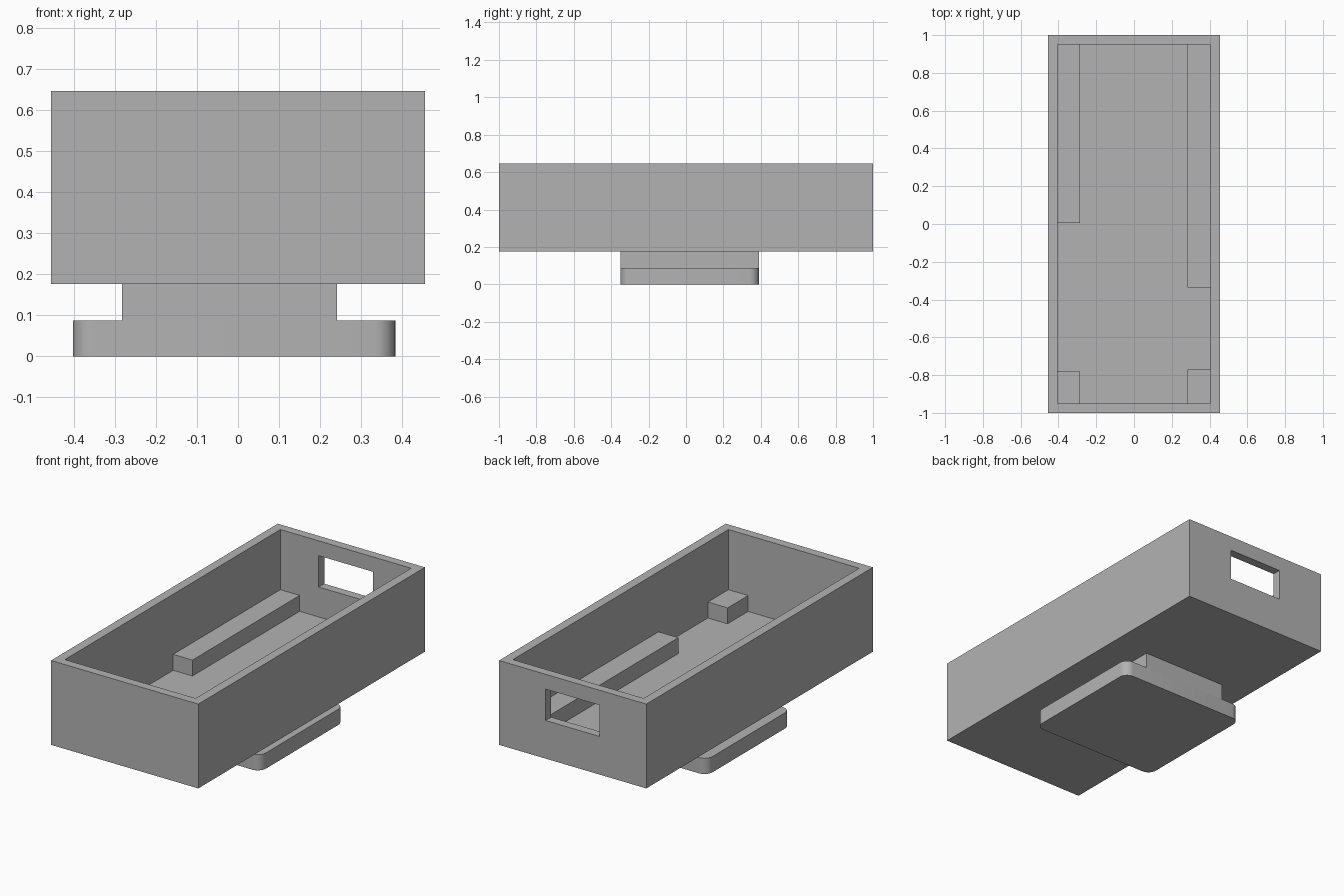
import bpy
import bmesh

cube = bpy.data.objects.get("Cube")
if cube:
    bpy.data.objects.remove(cube, do_unlink=True)

grey = bpy.data.materials.new("plain_grey")
grey.use_nodes = True
colour = (0.45, 0.45, 0.45, 1)
grey.diffuse_color = colour
grey.node_tree.nodes["Principled BSDF"].inputs["Base Color"].default_value = colour


def box(name, xs, ys, zs, corner_radius=0):
    """Box between pairs of limits, with optional rounded vertical edges."""
    bm = bmesh.new()
    bmesh.ops.create_cube(bm, size=1)
    for v in bm.verts:
        v.co = [lim[0] if c < 0 else lim[1] for c, lim in zip(v.co, (xs, ys, zs))]
    if corner_radius:
        upright = [e for e in bm.edges
                   if abs(e.verts[0].co.z - e.verts[1].co.z) > 0.01]
        bmesh.ops.bevel(bm, geom=upright, offset=corner_radius, segments=8,
                        profile=0.5, affect='EDGES')
    mesh = bpy.data.meshes.new(name)
    bm.to_mesh(mesh)
    bm.free()
    mesh.materials.append(grey)
    obj = bpy.data.objects.new(name, mesh)
    bpy.context.collection.objects.link(obj)
    return obj


def cut(target, cutter):
    cutter.hide_render = True
    cutter.hide_set(True)
    mod = target.modifiers.new(cutter.name, 'BOOLEAN')
    mod.operation = 'DIFFERENCE'
    mod.solver = 'EXACT'
    mod.object = cutter
    bpy.context.view_layer.objects.active = target
    bpy.ops.object.modifier_apply(modifier=mod.name)
    bpy.data.objects.remove(cutter, do_unlink=True)


BASE, FLOOR, LEDGE, RIM = 0.176, 0.222, 0.311, 0.647
INNER_X, INNER_Y = 0.404, 0.951

# Open tray with a window through the back wall
tray = box("tray", (-0.455, 0.455), (-1, 1), (BASE, RIM))
cut(tray, box("cavity_cutter", (-INNER_X, INNER_X), (-INNER_Y, INNER_Y), (FLOOR, 1)))
cut(tray, box("window_cutter", (-0.167, 0.167), (0.9, 1.1), (0.389, 0.564)))

# Ledges along the inner side walls and blocks in the front corners
right_x, left_x = (-INNER_X, -0.285), (0.282, INNER_X)
height = (FLOOR, LEDGE)
box("right_ledge", right_x, (0.005, INNER_Y), height)
box("left_ledge", left_x, (-0.335, INNER_Y), height)
box("right_corner_block", right_x, (-INNER_Y, -0.78), height)
box("left_corner_block", left_x, (-INNER_Y, -0.77), height)

# Neck and rounded foot plate underneath
foot_y = (-0.35, 0.39)
box("neck", (-0.283, 0.241), foot_y, (0.088, BASE))
foot = box("foot_plate", (-0.402, 0.383), foot_y, (0, 0.088), corner_radius=0.05)
bpy.ops.object.select_all(action='DESELECT')
foot.select_set(True)
bpy.context.view_layer.objects.active = foot
bpy.ops.object.shade_smooth_by_angle()
